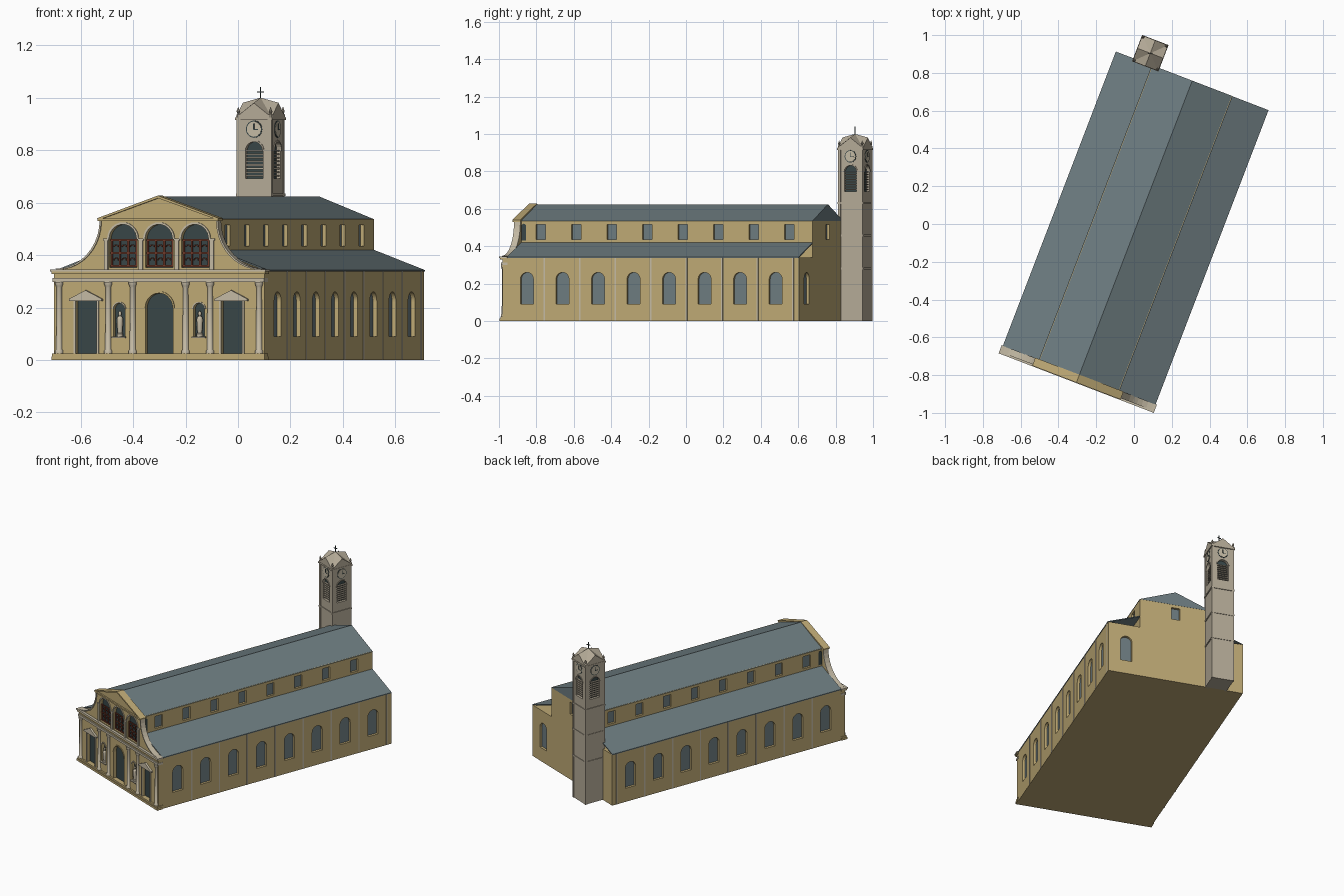
import bpy, bmesh, math
from mathutils import Matrix

if "Cube" in bpy.data.objects:
    bpy.data.objects.remove(bpy.data.objects["Cube"])

# Whole building is laid out square, then turned on the ground
BASE = Matrix.Rotation(math.radians(-21), 4, 'Z') @ Matrix.Translation((0.016, 0, 0))
TOWER = BASE @ Matrix.Translation((-0.2595, 0.875, 0))


def material(name, r, g, b):
    m = bpy.data.materials.new(name)
    m.diffuse_color = [((c / 255 + 0.055) / 1.055) ** 2.4 for c in (r, g, b)] + [1]
    m.use_nodes = True
    m.node_tree.nodes["Principled BSDF"].inputs["Base Color"].default_value = m.diffuse_color
    return m


TAN = material("tan_plaster", 190, 169, 117)
SLATE = material("slate_blue", 109, 124, 128)
DARK = material("dark_slate", 56, 70, 71)
GREY = material("tower_stone", 180, 170, 151)
PALE = material("pale_stone", 196, 186, 164)
BROWN = material("red_brown", 112, 58, 42)


def finish(name, bm, mat, matrix):
    bmesh.ops.recalc_face_normals(bm, faces=bm.faces)
    me = bpy.data.meshes.new(name)
    bm.to_mesh(me)
    bm.free()
    me.materials.append(mat)
    ob = bpy.data.objects.new(name, me)
    ob.matrix_world = matrix
    bpy.context.collection.objects.link(ob)
    return ob


def solid(name, shapes, axis, a, b, mat, matrix=BASE):
    """Extrude flat outlines along one axis from a to b."""
    place = {'x': lambda p, d: (d, p[0], p[1]),
             'y': lambda p, d: (p[0], d, p[1]),
             'z': lambda p, d: (p[0], p[1], d)}[axis]
    bm = bmesh.new()
    for pts in shapes:
        lo = [bm.verts.new(place(p, a)) for p in pts]
        hi = [bm.verts.new(place(p, b)) for p in pts]
        bm.faces.new(lo)
        bm.faces.new(hi)
        n = len(pts)
        for i in range(n):
            bm.faces.new((lo[i], lo[(i + 1) % n], hi[(i + 1) % n], hi[i]))
    return finish(name, bm, mat, matrix)


def lathe(name, profile, spots, mat, seg=12, matrix=BASE):
    """Turned shapes (radius, height) standing at the given spots."""
    bm = bmesh.new()
    for x, y in spots:
        rings = [[bm.verts.new((x + r * math.cos(2 * math.pi * i / seg),
                                y + r * math.sin(2 * math.pi * i / seg), z))
                  for i in range(seg)] for r, z in profile]
        bm.faces.new(rings[0])
        bm.faces.new(rings[-1])
        for p, q in zip(rings, rings[1:]):
            for i in range(seg):
                j = (i + 1) % seg
                bm.faces.new((p[i], p[j], q[j], q[i]))
    ob = finish(name, bm, mat, matrix)
    bpy.context.view_layer.objects.active = ob
    ob.select_set(True)
    bpy.ops.object.shade_smooth_by_angle(angle=math.radians(40))
    ob.select_set(False)
    return ob


def rect(c, w, z0, z1):
    return [(c - w / 2, z0), (c + w / 2, z0), (c + w / 2, z1), (c - w / 2, z1)]


def arc(c, z, r, n=14, a0=0.0, a1=math.pi):
    return [(c + r * math.cos(a0 + (a1 - a0) * i / n), z + r * math.sin(a0 + (a1 - a0) * i / n))
            for i in range(n + 1)]


def arch(c, w, z0, z1):
    return [(c - w / 2, z0), (c + w / 2, z0)] + arc(c, z1 - w / 2, w / 2)


def half_ring(c, z, r0, r1):
    return arc(c, z, r1) + arc(c, z, r0)[::-1]


def disc(c, z, r):
    return arc(c, z, r, 24, 0, 2 * math.pi)[:-1]


def recess(ob, name, shapes, axis, opening, back, mat, matrix=BASE):
    """Cut openings into a wall and set a pane at the bottom of each."""
    cutter = solid("cutter", shapes, axis, opening, back, mat, matrix)
    mod = ob.modifiers.new("openings", 'BOOLEAN')
    mod.object, mod.operation, mod.solver = cutter, 'DIFFERENCE', 'EXACT'
    bpy.context.view_layer.objects.active = ob
    bpy.ops.object.modifier_apply(modifier=mod.name)
    bpy.data.objects.remove(cutter)
    solid(name, shapes, axis, back - 0.002, back + 0.002, mat, matrix)


# Main hall walls, upper walls and their windows
F, B = -0.852, 0.818
bays = [-0.74 + 0.2035 * i for i in range(8)]
aisle_walls = solid("aisle_walls", [rect(0, 0.86, 0, 0.34)], 'y', F, B, TAN)
upper_walls = solid("upper_walls", [rect(0, 0.452, 0.335, 0.537)], 'y', F, B, TAN)
low_windows = [arch(v, 0.074, 0.09, 0.26) for v in bays]
high_windows = [rect(v, 0.054, 0.435, 0.515) for v in bays]
for s in (1, -1):
    recess(aisle_walls, "aisle_window", low_windows, 'x', s * 0.46, s * 0.412, SLATE)
    recess(upper_walls, "upper_window", high_windows, 'x', s * 0.25, s * 0.21, SLATE)
    solid("wall_strip", [rect(v + 0.1, 0.009, 0, 0.338) for v in bays], 'x',
          s * 0.428, s * 0.432, PALE)
    solid("dark_side_opening", [arch(-0.836, 0.026, 0.43, 0.52)], 'x', s * 0.22, s * 0.228, DARK)
    # Lean-to roof over the side aisle, open at its end
    solid("aisle_roof", [[(s * 0.433, 0.343), (s * 0.225, 0.42), (s * 0.225, 0.414),
                          (s * 0.433, 0.337)]], 'y', F, B, SLATE)
recess(aisle_walls, "back_aisle_window", [arch(0.315, 0.074, 0.09, 0.26)], 'y', 0.85, 0.80, SLATE)
recess(upper_walls, "back_upper_window", [rect(0, 0.054, 0.435, 0.515)], 'y', 0.85, 0.80, SLATE)
solid("main_roof", [[(-0.229, 0.535), (0.229, 0.535), (0, 0.624)]], 'y', F, B + 0.001, SLATE)

# Facade: lower storey with doors and niches
front_wall = solid("front_wall", [rect(0, 0.86, 0, 0.34)], 'y', -0.88, -0.845, TAN)
doors = [arch(0, 0.112, 0.025, 0.255)] + [rect(c, 0.085, 0.025, 0.225) for c in (-0.297, 0.297)]
niches = [arch(c, 0.046, 0.09, 0.217) for c in (-0.163, 0.163)]
recess(front_wall, "front_door", doors + niches, 'y', -0.9, -0.858, DARK)
solid("plinth", [rect(0, 0.87, 0, 0.014)], 'y', -0.894, -0.85, TAN)
solid("plinth_step", [rect(0, 0.866, 0.014, 0.025)], 'y', -0.89, -0.85, TAN)
solid("frieze", [rect(0, 0.864, 0.298, 0.312)], 'y', -0.888, -0.85, PALE)
solid("cornice", [rect(0, 0.872, 0.328, 0.338)], 'y', -0.892, -0.85, TAN)
solid("cornice_top", [rect(0, 0.88, 0.338, 0.346)], 'y', -0.896, -0.85, PALE)
solid("central_arch_trim", [half_ring(0, 0.199, 0.056, 0.063)], 'y', -0.884, -0.878, TAN)
for c in (-0.297, 0.297):
    solid("door_jamb", [rect(c + s * 0.047, 0.009, 0.025, 0.225) for s in (1, -1)],
          'y', -0.885, -0.878, PALE)
    solid("door_pediment", [[(c - 0.067, 0.225), (c + 0.067, 0.225), (c + 0.067, 0.233),
                             (c, 0.266), (c - 0.067, 0.233)]], 'y', -0.892, -0.878, PALE)
for c in (-0.163, 0.163):
    solid("niche_sill", [rect(c, 0.056, 0.083, 0.09)], 'y', -0.89, -0.87, PALE)
    solid("niche_trim", [half_ring(c, 0.194, 0.023, 0.028)], 'y', -0.884, -0.878, PALE)
lathe("statue", [(0.012, 0.09), (0.012, 0.1), (0.009, 0.103), (0.011, 0.13), (0.012, 0.155),
                 (0.01, 0.163), (0.004, 0.168), (0.0065, 0.174), (0.006, 0.181), (0.002, 0.186)],
      [(-0.163, -0.873), (0.163, -0.873)], PALE)
lathe("front_column", [(0.016, 0.025), (0.016, 0.035), (0.012, 0.04), (0.0105, 0.275),
                       (0.013, 0.282), (0.016, 0.29), (0.016, 0.298)],
      [(s * c, -0.88) for c in (0.108, 0.208, 0.408) for s in (1, -1)], PALE)

# Facade: upper storey with curved shoulders and three arched windows
side = [(0.235 + 0.18 * (1 - math.sin(t)), 0.344 + 0.185 * (1 - math.cos(t)))
        for t in [math.pi / 2 * i / 10 for i in range(11)]]
outline = side + [(0.235, 0.54), (-0.235, 0.54)] + [(-x, z) for x, z in side[::-1]]
upper_front = solid("upper_front", [outline], 'y', -0.88, -0.85, TAN)
centres = (-0.147, 0, 0.147)
recess(upper_front, "gallery_window", [arch(c, 0.112, 0.352, 0.517) for c in centres],
       'y', -0.9, -0.858, DARK)
solid("gallery_arch_trim", [half_ring(c, 0.461, 0.056, 0.064) for c in centres],
      'y', -0.885, -0.878, PALE)
solid("gallery_pilaster", [rect(c, 0.016, 0.346, 0.455) for c in (-0.216, -0.0735, 0.0735, 0.216)]
      + [rect(c, 0.024, 0.455, 0.463) for c in (-0.216, -0.0735, 0.0735, 0.216)],
      'y', -0.886, -0.878, PALE)
for s in (1, -1):
    edge = [(s * x, z) for x, z in side]
    solid("shoulder_rim", [edge + [(x + s * 0.006, z + 0.004) for x, z in edge[::-1]]],
          'y', -0.886, -0.85, PALE)

# Red-brown lattice screens in the gallery windows
for c in centres:
    bars = [rect(c + d, 0.007, 0.354, 0.461) for d in (-0.05, -0.017, 0.017, 0.05)]
    bars += [rect(c, 0.11, z - 0.0035, z + 0.0035) for z in (0.358, 0.408, 0.458)]
    solid("lattice_bars", bars, 'y', -0.872, -0.866, BROWN)
    solid("lattice_rosettes", [half_ring(c + d, z, 0.007, 0.011)
                               for d in (-0.033, 0, 0.033) for z in (0.38, 0.43)],
          'y', -0.871, -0.867, BROWN)

# Pediment with level and raking cornices
solid("pediment", [[(-0.24, 0.538), (0.24, 0.538), (0, 0.622)]], 'y', -0.884, -0.85, TAN)
solid("pediment_cornice", [rect(0, 0.492, 0.53, 0.54)], 'y', -0.893, -0.848, TAN)
solid("raking_cornice", [[(s * 0.25, 0.54), (0, 0.627), (0, 0.617), (s * 0.225, 0.54)]
                         for s in (1, -1)], 'y', -0.893, -0.848, TAN)

# Bell tower shaft, ledges and corner strips
H = 0.0685
shaft = solid("tower_shaft", [rect(0, 2 * H, -H, H)], 'z', 0, 0.925, GREY, TOWER)
for z, w in ((0.275, 0.144), (0.452, 0.144), (0.625, 0.146), (0.915, 0.15)):
    solid("tower_ledge", [rect(0, w, -w / 2, w / 2)], 'z', z, z + 0.01, GREY, TOWER)
corners = [(sx, sy) for sx in (1, -1) for sy in (1, -1)]
solid("tower_corner_strip", [rect(sx * 0.063, 0.016, sy * 0.063 - 0.008, sy * 0.063 + 0.008)
                             for sx, sy in corners], 'z', 0, 0.92, GREY, TOWER)
lathe("corner_finial", [(0.008, 0.925), (0.008, 0.935), (0.003, 0.94), (0.007, 0.948),
                        (0.001, 0.964)], [(sx * 0.066, sy * 0.066) for sx, sy in corners],
      GREY, 8, TOWER)

# Each tower face: louvred bell opening, clock and gable
for k in range(4):
    T = TOWER @ Matrix.Rotation(k * math.pi / 2, 4, 'Z')
    recess(shaft, "bell_opening", [arch(0, 0.07, 0.692, 0.832)], 'y', -0.09, -0.05, DARK, T)
    solid("louvre", [rect(0, 0.07, 0.7 + 0.0135 * i, 0.706 + 0.0135 * i) for i in range(8)],
          'y', -0.063, -0.05, GREY, T)
    solid("bell_arch_trim", [half_ring(0, 0.797, 0.035, 0.041)], 'y', -0.072, -0.068, GREY, T)
    solid("clock_rim", [disc(0, 0.88, 0.033)], 'y', -0.0705, -0.068, DARK, T)
    solid("clock_face", [disc(0, 0.88, 0.029)], 'y', -0.072, -0.069, PALE, T)
    solid("clock_hands", [rect(0, 0.004, 0.878, 0.902), rect(0.008, 0.018, 0.876, 0.88)],
          'y', -0.0735, -0.071, DARK, T)
    solid("tower_gable", [[(-0.073, 0.925), (0.073, 0.925), (0, 0.98)]], 'y', -0.073, -0.066, GREY, T)

# Folded tower roof: ridges to the gables, valleys to the corners
bm = bmesh.new()
tip = bm.verts.new((0, 0, 1.0))
rim = []
for i in range(8):
    a = math.pi / 4 * i
    r, z = (0.072, 0.981) if i % 2 == 0 else (0.072 * math.sqrt(2), 0.926)
    rim.append(bm.verts.new((r * math.cos(a), r * math.sin(a), z)))
for i in range(8):
    bm.faces.new((tip, rim[i], rim[(i + 1) % 8]))
finish("tower_roof", bm, GREY, TOWER)

# Cross on the tower
solid("roof_cross", [rect(0, 0.004, 0.99, 1.04), rect(0, 0.026, 1.02, 1.024)],
      'y', -0.002, 0.002, DARK, TOWER @ Matrix.Rotation(math.radians(21), 4, 'Z'))
